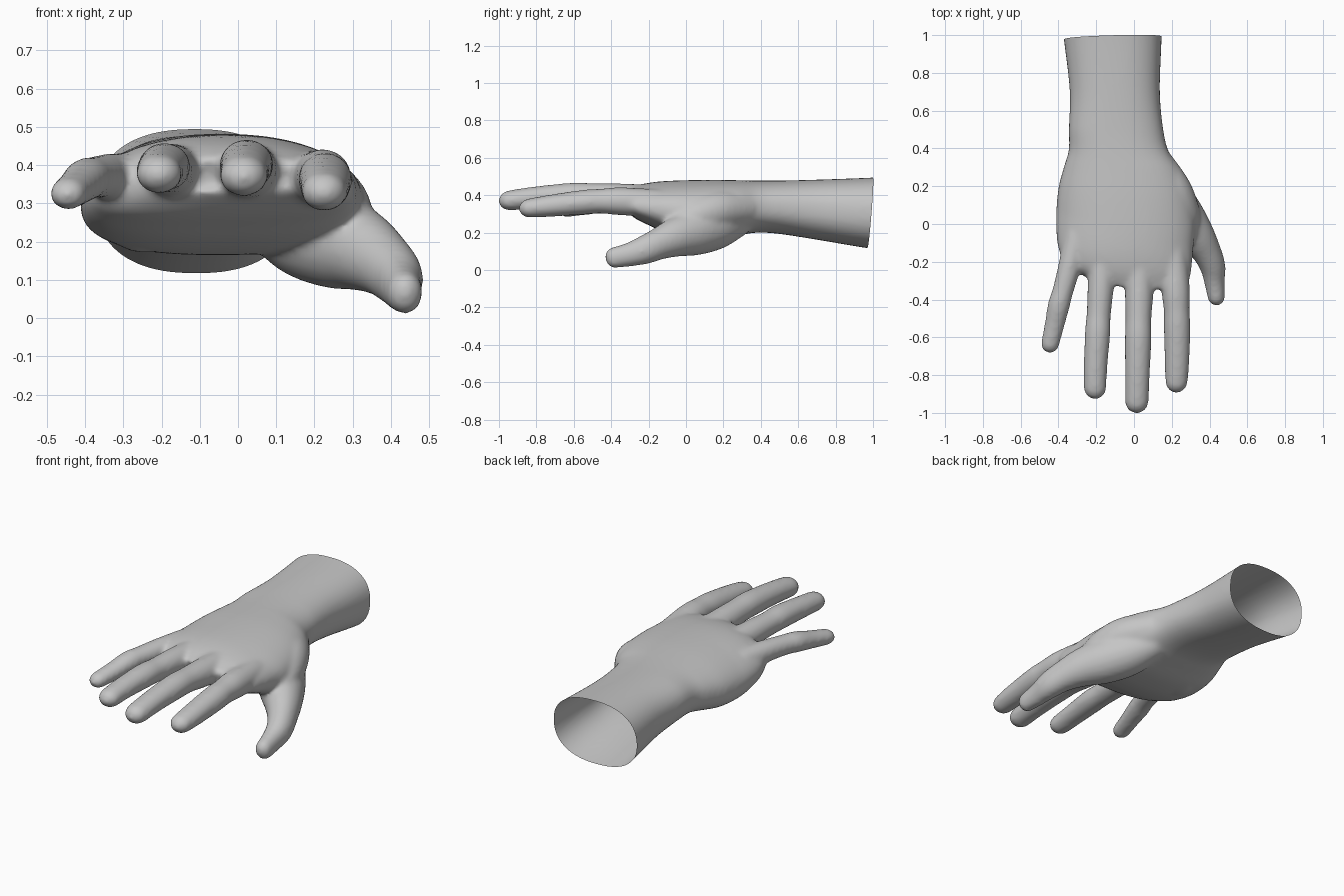
import bpy, bmesh, math
from mathutils import Vector

if "Cube" in bpy.data.objects:
    bpy.data.objects.remove(bpy.data.objects["Cube"])

skin = bpy.data.materials.new("skin grey")
skin.diffuse_color = (0.56, 0.56, 0.56, 1)
skin.use_nodes = True
skin.node_tree.nodes["Principled BSDF"].inputs["Base Color"].default_value = skin.diffuse_color


def spline(rows, steps):
    """Catmull-Rom samples through rows of numbers."""
    out, n = [], len(rows)
    for i in range(n - 1):
        a, b, c, d = (Vector(rows[min(max(j, 0), n - 1)]) for j in (i - 1, i, i + 1, i + 2))
        for s in range(steps):
            t = s / steps
            out.append(0.5 * (2 * b + (c - a) * t + (2 * a - 5 * b + 4 * c - d) * t * t
                              + (3 * b - a - 3 * c + d) * t ** 3))
    return out + [Vector(rows[-1])]


def loft(bm, rings):
    """Closed skin over a list of point rings."""
    loops = [[bm.verts.new(p) for p in ring] for ring in rings]
    n = len(loops[0])
    faces = [bm.faces.new(loops[0]), bm.faces.new(loops[-1][::-1])]
    for a, b in zip(loops, loops[1:]):
        for i in range(n):
            j = (i + 1) % n
            faces.append(bm.faces.new((a[i], b[i], b[j], a[j])))
    bmesh.ops.recalc_face_normals(bm, faces=faces)


def digit(bm, rows, tip_height=1.0, sides=20):
    """Round-tipped finger through (x, y, z, radius) points; height scales towards the tip."""
    path = spline(rows, 6)
    axis = (path[-1] - path[-2]).to_3d().normalized()
    tip, r = path[-1].to_3d(), path[-1][3]
    stations = [(p.to_3d(), p[3]) for p in path]
    for k in range(1, 7):
        a = k / 6.3 * math.pi / 2
        stations.append((tip + axis * r * math.sin(a), r * math.cos(a)))
    rings = []
    last = len(stations) - 1
    for i, (c, rad) in enumerate(stations):
        t = (stations[min(i + 1, last)][0] - stations[max(i - 1, 0)][0]).normalized()
        u = t.cross(Vector((0, 0, 1))).normalized()
        v = u.cross(t) * (1 + (tip_height - 1) * (i / last) ** 1.5)
        rings.append([c + rad * (u * math.cos(w) + v * math.sin(w))
                      for w in (2 * math.pi * k / sides for k in range(sides))])
    loft(bm, rings)


def spow(v, e):
    return math.copysign(abs(v) ** e, v)


bm = bmesh.new()

# Forearm, wrist and palm: (y, x min, x max, z min, z max)
stations = [
    (1.10, -0.39, 0.15, 0.10, 0.50), (0.95, -0.368, 0.145, 0.12, 0.492),
    (0.70, -0.34, 0.137, 0.162, 0.483), (0.50, -0.345, 0.155, 0.193, 0.478),
    (0.38, -0.345, 0.185, 0.20, 0.478), (0.28, -0.37, 0.25, 0.185, 0.48),
    (0.15, -0.40, 0.305, 0.165, 0.482), (0.00, -0.412, 0.325, 0.175, 0.48),
    (-0.12, -0.41, 0.315, 0.205, 0.475), (-0.20, -0.397, 0.308, 0.24, 0.466),
    (-0.27, -0.36, 0.30, 0.275, 0.45), (-0.345, -0.25, 0.27, 0.335, 0.42)]
rings = []
for y, x0, x1, z0, z1 in spline(stations, 5):
    ring = []
    palm = min(max((0.5 - y) / 0.5, 0), 1)
    for k in range(48):
        a = 2 * math.pi * k / 48
        px, pz = spow(math.cos(a), 0.85), spow(math.sin(a), 0.85)
        # the little-finger edge of the palm sits lower and its root lies further back
        droop = 0.025 * palm * px * px * (1.3 if px < 0 else 0.8)
        back = 0.06 * palm * max(-px, 0) ** 2
        ring.append(Vector(((x0 + x1) / 2 + (x1 - x0) / 2 * px, y + back,
                            (z0 + z1) / 2 + (z1 - z0) / 2 * pz - droop)))
    rings.append(ring)
loft(bm, rings)

# Four fingers, with wider joints, then the thumb
little = [(-0.30, -0.06, 0.36, 0.07), (-0.34, -0.22, 0.37, 0.061), (-0.378, -0.36, 0.368, 0.056),
          (-0.398, -0.43, 0.362, 0.059), (-0.42, -0.53, 0.343, 0.053), (-0.444, -0.635, 0.325, 0.049)]
ring_finger = [(-0.16, -0.08, 0.375, 0.075), (-0.176, -0.33, 0.388, 0.070), (-0.187, -0.48, 0.392, 0.065),
               (-0.193, -0.58, 0.395, 0.068), (-0.203, -0.75, 0.387, 0.063), (-0.206, -0.868, 0.377, 0.060)]
middle = [(0.03, -0.08, 0.375, 0.08), (0.027, -0.36, 0.388, 0.076), (0.024, -0.50, 0.398, 0.069),
          (0.022, -0.61, 0.400, 0.071), (0.018, -0.80, 0.388, 0.066), (0.015, -0.940, 0.372, 0.063)]
index = [(0.20, -0.08, 0.352, 0.075), (0.220, -0.34, 0.367, 0.076), (0.226, -0.46, 0.368, 0.069),
         (0.228, -0.55, 0.362, 0.071), (0.228, -0.72, 0.344, 0.066), (0.225, -0.835, 0.331, 0.060)]
thumb = [(0.08, 0.30, 0.27, 0.08), (0.16, 0.17, 0.235, 0.12), (0.245, 0.05, 0.205, 0.123),
         (0.322, -0.05, 0.177, 0.102), (0.38, -0.14, 0.142, 0.08), (0.415, -0.22, 0.108, 0.069),
         (0.426, -0.30, 0.083, 0.056), (0.436, -0.385, 0.066, 0.047)]
for rows in (little, ring_finger, middle, index):
    digit(bm, rows, 0.82)
digit(bm, thumb, 1.25)

# Heel pad on the little-finger side, and the web joining thumb to palm
digit(bm, [(-0.22, 0.26, 0.28, 0.08), (-0.25, 0.10, 0.275, 0.105), (-0.26, -0.05, 0.305, 0.09)])
digit(bm, [(0.12, 0.32, 0.33, 0.09), (0.20, 0.18, 0.32, 0.105), (0.25, 0.06, 0.285, 0.10),
           (0.285, -0.02, 0.25, 0.075)])

mesh = bpy.data.meshes.new("hand")
bm.to_mesh(mesh)
bm.free()
hand = bpy.data.objects.new("hand", mesh)
bpy.context.collection.objects.link(hand)

# Fuse the parts into one skin and soften the joins
fuse = hand.modifiers.new("fuse", "REMESH")
fuse.mode = "VOXEL"
fuse.voxel_size = 0.011
soften = hand.modifiers.new("soften", "SMOOTH")
soften.factor = 0.5
soften.iterations = 14
graph = bpy.context.evaluated_depsgraph_get()
fused = bpy.data.meshes.new_from_object(hand.evaluated_get(graph))
hand.modifiers.clear()
hand.data = fused

# Cut the forearm open on a slight slant
bm = bmesh.new()
bm.from_mesh(fused)
bmesh.ops.bisect_plane(bm, geom=bm.verts[:] + bm.edges[:] + bm.faces[:],
                       plane_co=(-0.1, 0.984, 0.3), plane_no=(-0.03, 1, -0.08), clear_outer=True)
for f in bm.faces:
    f.smooth = True
    f.material_index = 0
bm.to_mesh(fused)
bm.free()
fused.materials.clear()
fused.materials.append(skin)
